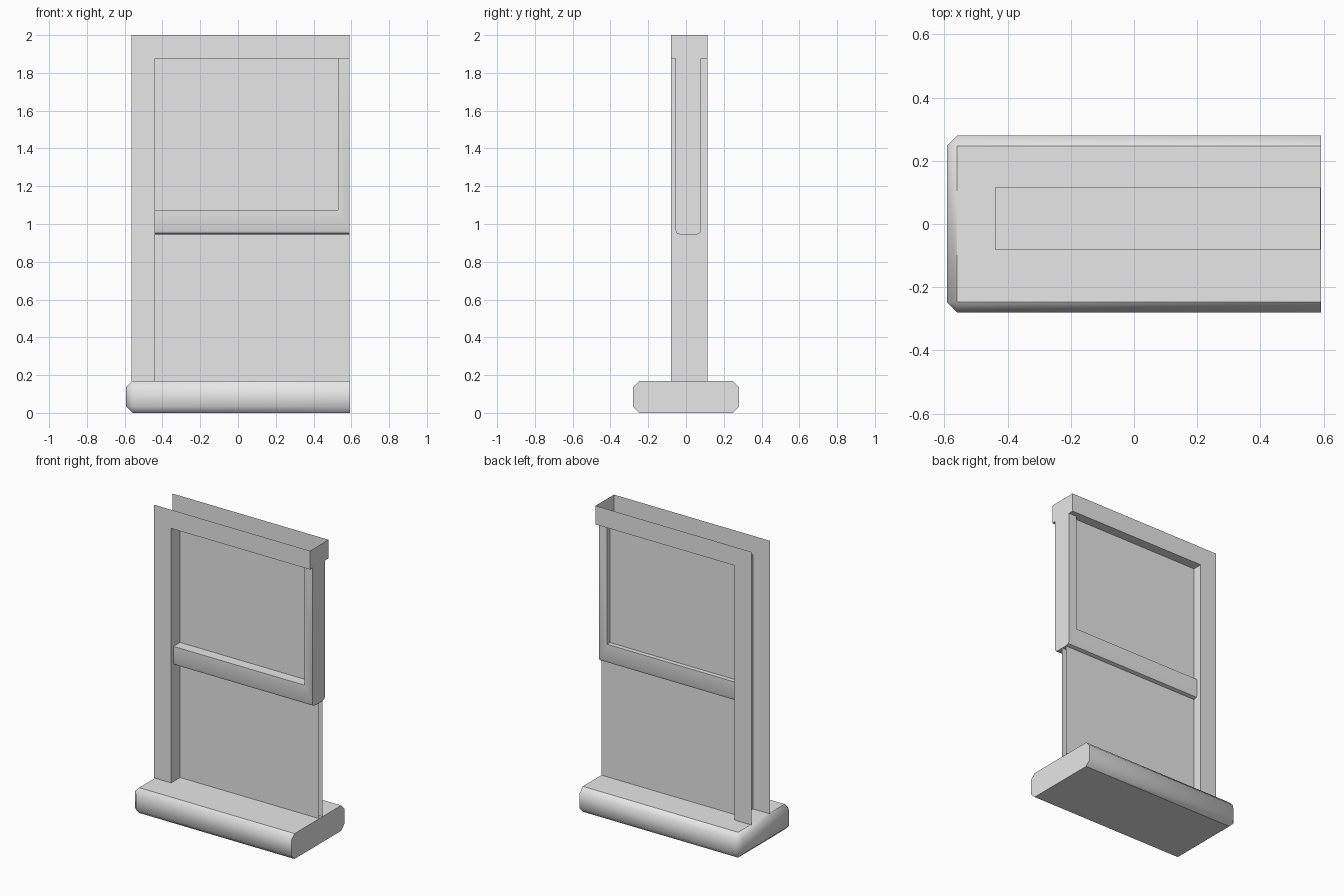
import bpy
import bmesh
import math

if "Cube" in bpy.data.objects:
    bpy.data.objects.remove(bpy.data.objects["Cube"], do_unlink=True)

grey = bpy.data.materials.new("plain_grey")
grey.use_nodes = True
grey.diffuse_color = (0.8, 0.8, 0.8, 1)
grey.node_tree.nodes["Principled BSDF"].inputs["Base Color"].default_value = (0.8, 0.8, 0.8, 1)

# Main dimensions
END = 0.59
JAMB_OUT, JAMB_IN = -0.565, -0.44
SILL_TOP, HEAD, TOP = 0.17, 1.875, 2.0
RAIL_LOW, RAIL_HIGH, STILE_IN = 0.945, 1.075, 0.53


def finish(bm, name):
    mesh = bpy.data.meshes.new(name)
    bm.to_mesh(mesh)
    bm.free()
    mesh.materials.append(grey)
    obj = bpy.data.objects.new(name, mesh)
    bpy.context.collection.objects.link(obj)
    return obj


def slab(outline, front, back, walls):
    """Front and back faces of an xz outline, joined only along the listed walls."""
    bm = bmesh.new()
    f = [bm.verts.new((x, front, z)) for x, z in outline]
    b = [bm.verts.new((x, back, z)) for x, z in outline]
    bm.faces.new(f)
    bm.faces.new(b[::-1])
    for i in walls:
        j = (i + 1) % len(outline)
        bm.faces.new((f[j], f[i], b[i], b[j]))
    return bm


# Sill: chamfered all round except at the flat cut end
bm = bmesh.new()
bmesh.ops.create_cube(bm, size=1)
for v in bm.verts:
    v.co.x *= 2 * END + 0.004
    v.co.y *= 0.56
    v.co.z = (v.co.z + 0.5) * SILL_TOP
edges = [e for e in bm.edges if not all(v.co.x > 0 for v in e.verts)]
bmesh.ops.bevel(bm, geom=edges, offset=0.033, offset_type='OFFSET',
                segments=1, affect='EDGES')
bm.normal_update()
for face in bm.faces:
    face.smooth = True
    if abs(face.normal.z) > 0.9 or face.normal.x > 0.9:
        for e in face.edges:
            e.smooth = False
finish(bm, "sill")

# Casing: jamb and header with reveal, soffit and header end, open outside
casing = [(JAMB_OUT, SILL_TOP), (JAMB_IN, SILL_TOP), (JAMB_IN, HEAD),
          (END, HEAD), (END, TOP), (JAMB_OUT, TOP)]
finish(slab(casing, -0.08, 0.115, (1, 2, 3)), "casing")

# Sash: bottom rail and side stile, rounded along the lower edges
sash = [(JAMB_IN, RAIL_LOW), (END, RAIL_LOW), (END, HEAD),
        (STILE_IN, HEAD), (STILE_IN, RAIL_HIGH), (JAMB_IN, RAIL_HIGH)]
bm = slab(sash, -0.055, 0.08, (0, 1, 3, 4, 5))
low = [e for e in bm.edges
       if all(abs(v.co.z - RAIL_LOW) < 0.001 for v in e.verts)
       and abs(e.verts[0].co.x - e.verts[1].co.x) > 0.1]
bmesh.ops.bevel(bm, geom=low, offset=0.022, segments=2, profile=0.5, affect='EDGES')
sash_obj = finish(bm, "sash")

# Glass: a pair of thin sheets running behind the rail
glass = [(JAMB_IN, SILL_TOP), (END, SILL_TOP), (END, HEAD), (JAMB_IN, HEAD)]
finish(slab(glass, 0.015, 0.05, ()), "glass_panes")

# Soft shading on the sash roundings
bpy.ops.object.select_all(action='DESELECT')
sash_obj.select_set(True)
bpy.context.view_layer.objects.active = sash_obj
bpy.ops.object.shade_smooth_by_angle(angle=math.radians(40))
